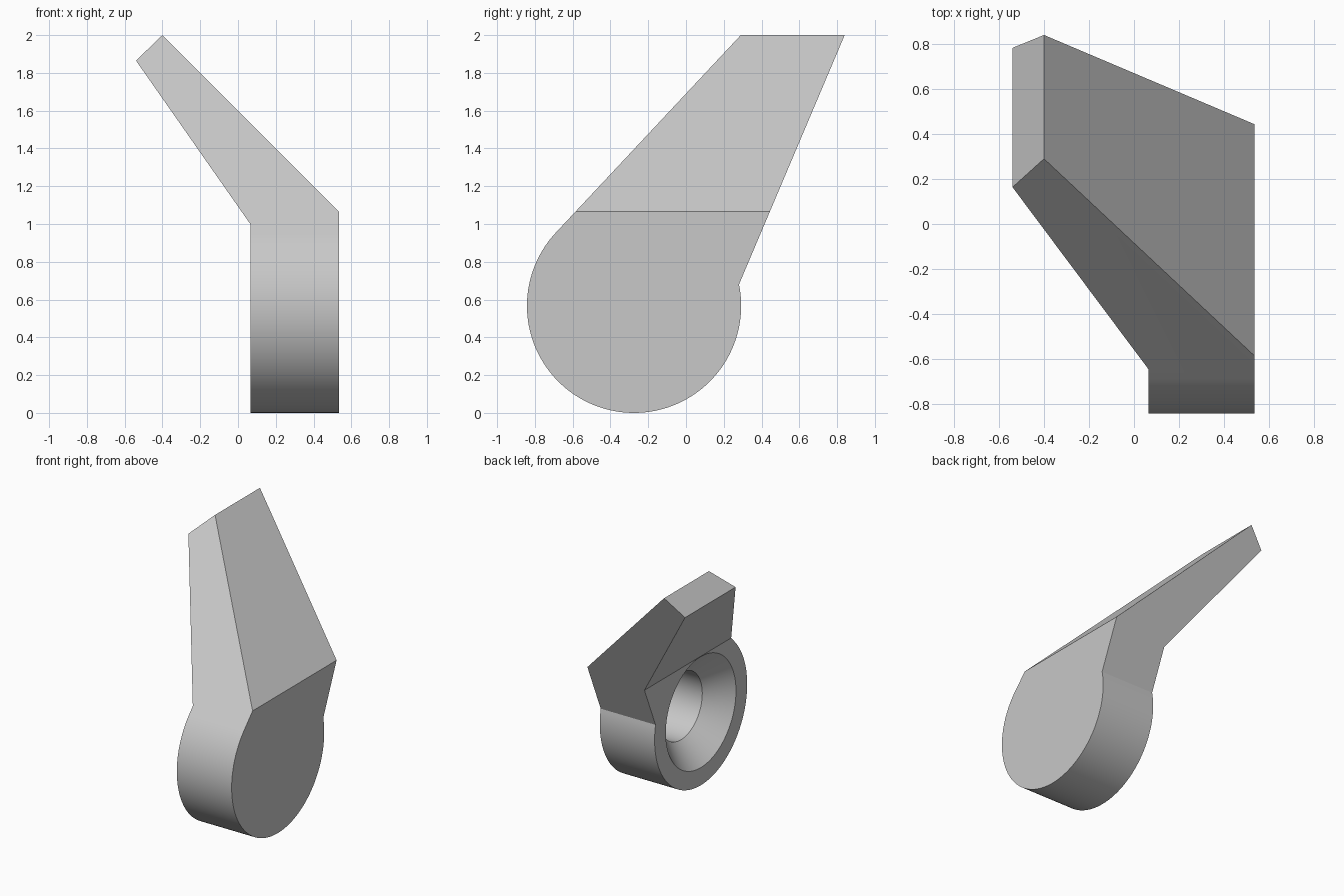
import bpy, bmesh
from math import cos, sin, radians

cube = bpy.data.objects.get("Cube")
if cube:
    bpy.data.objects.remove(cube, do_unlink=True)

# One plain grey
grey = bpy.data.materials.new("light grey")
grey.use_nodes = True
COLOR = (0.58, 0.58, 0.58, 1)
grey.diffuse_color = COLOR
grey.node_tree.nodes["Principled BSDF"].inputs["Base Color"].default_value = COLOR

CY, CZ, R = -0.275, 0.567, 0.567      # hub centre and radius
INNER, OUTER = 0.065, 0.535           # hub faces along x


def make_object(name, bm):
    bmesh.ops.recalc_face_normals(bm, faces=bm.faces)
    mesh = bpy.data.meshes.new(name)
    bm.to_mesh(mesh)
    bm.free()
    mesh.materials.append(grey)
    obj = bpy.data.objects.new(name, mesh)
    bpy.context.collection.objects.link(obj)
    return obj


def loft(name, rings):
    """Solid through matching rings of points, capped at both ends."""
    bm = bmesh.new()
    loops = [[bm.verts.new(p) for p in ring] for ring in rings]
    n = len(loops[0])
    for a, b in zip(loops, loops[1:]):
        for i in range(n):
            j = (i + 1) % n
            bm.faces.new((a[i], a[j], b[j], b[i]))
    bm.faces.new(loops[0])
    bm.faces.new(loops[-1])
    return make_object(name, bm)


def circle(x, r, n=96):
    return [(x, CY + r * cos(radians(360 * i / n)), CZ + r * sin(radians(360 * i / n)))
            for i in range(n)]


# Side outline: round hub with a tangent blade
STEPS = 96
outline = [(0.84, 2.0), (0.29, 2.0)]
for i in range(STEPS + 1):
    a = radians(136.9 + (371.5 - 136.9) * i / STEPS)
    outline.append((CY + R * cos(a), CZ + R * sin(a)))
lever = loft("lever", [[(x, y, z) for y, z in outline] for x in (-1, 1)])

# Front profile: straight hub, blade leaning outwards
profile = [(OUTER, -0.1), (OUTER, 1.065), (-0.4, 2.0), (-0.54, 1.865),
           (INNER, 1.0), (INNER, -0.1)]
# Overshoot the tip so that the top edge stays clean
bend = loft("bend_cutter", [[(x, y, z) for x, z in profile] for y in (-2, 2)])

# Blind countersunk bore on the inner face
bore = loft("bore_cutter", [circle(INNER - 0.05, 0.43), circle(INNER, 0.43),
                            circle(INNER + 0.17, 0.26), circle(0.505, 0.26)])

for cutter, operation in ((bend, 'INTERSECT'), (bore, 'DIFFERENCE')):
    mod = lever.modifiers.new(cutter.name, 'BOOLEAN')
    mod.operation = operation
    mod.solver = 'EXACT'
    mod.object = cutter

# Bake the cuts and drop the cutters
bpy.context.view_layer.update()
graph = bpy.context.evaluated_depsgraph_get()
baked = bpy.data.meshes.new_from_object(lever.evaluated_get(graph))
lever.modifiers.clear()
lever.data = baked
for cutter in (bend, bore):
    bpy.data.objects.remove(cutter, do_unlink=True)

# One grey throughout, smooth curves with sharp edges
lever.data.materials.clear()
lever.data.materials.append(grey)
for poly in lever.data.polygons:
    poly.material_index = 0
bpy.ops.object.select_all(action='DESELECT')
lever.select_set(True)
bpy.context.view_layer.objects.active = lever
bpy.ops.object.shade_smooth_by_angle(angle=radians(20))
